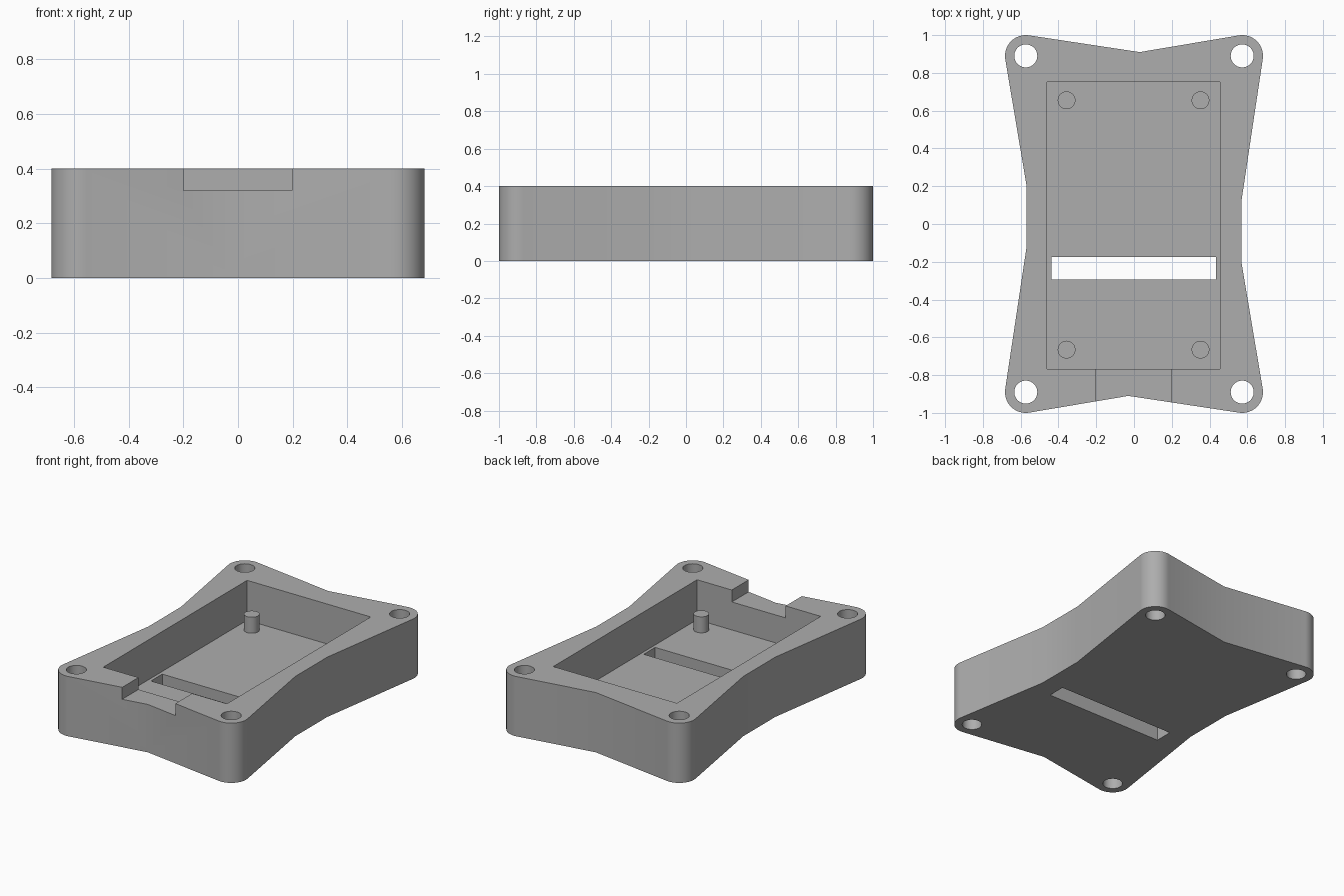
import bpy, bmesh, math
from mathutils import Vector

if "Cube" in bpy.data.objects:
    bpy.data.objects.remove(bpy.data.objects["Cube"], do_unlink=True)

HEIGHT, FLOOR, POST_TOP = 0.4, 0.133, 0.24
CORNER_X, CORNER_Y, CORNER_R, HOLE_R = 0.573, 0.89, 0.11, 0.061

grey = bpy.data.materials.new("plain grey")
grey.use_nodes = True
colour = (0.42, 0.42, 0.42, 1)
grey.diffuse_color = colour
grey.node_tree.nodes["Principled BSDF"].inputs["Base Color"].default_value = colour


def prism(name, outline, z0, z1):
    """Extrude a counter-clockwise outline from z0 to z1."""
    bm = bmesh.new()
    face = bm.faces.new([bm.verts.new((x, y, z0)) for x, y in outline])
    top = bmesh.ops.extrude_face_region(bm, geom=[face])["geom"]
    bmesh.ops.translate(bm, vec=(0, 0, z1 - z0),
                        verts=[v for v in top if isinstance(v, bmesh.types.BMVert)])
    bmesh.ops.recalc_face_normals(bm, faces=bm.faces)
    mesh = bpy.data.meshes.new(name)
    bm.to_mesh(mesh)
    bm.free()
    obj = bpy.data.objects.new(name, mesh)
    bpy.context.collection.objects.link(obj)
    mesh.materials.append(grey)
    return obj


def rect(x0, x1, y0, y1):
    return [(x0, y0), (x1, y0), (x1, y1), (x0, y1)]


def circle(x, y, r, n=40):
    return [(x + r * math.cos(math.tau * i / n), y + r * math.sin(math.tau * i / n))
            for i in range(n)]


def rounded_corner(centre, before, after, n=16):
    """Arc about centre that meets the straight edges from before and to after."""
    c = Vector(centre)

    def tangent(point, sign):
        d = Vector(point) - c
        return math.atan2(d.y, d.x) + sign * math.acos(CORNER_R / d.length)

    start, end = tangent(before, 1), tangent(after, -1)
    sweep = (end - start) % math.tau
    return [(c.x + CORNER_R * math.cos(start + sweep * i / n),
             c.y + CORNER_R * math.sin(start + sweep * i / n)) for i in range(n + 1)]


def smooth(obj):
    bpy.ops.object.select_all(action="DESELECT")
    obj.select_set(True)
    bpy.context.view_layer.objects.active = obj
    bpy.ops.object.shade_smooth_by_angle(angle=math.radians(20))


# Waisted outline: half of it, then the same half turned through 180 degrees
right_low, right_high = (0.57, -0.21), (0.57, 0.13)
back_dip, front_dip = (0.03, 0.91), (-0.03, -0.91)
left_high = (-0.57, 0.21)
half = [right_low, right_high]
half += rounded_corner((CORNER_X, CORNER_Y), right_high, back_dip)
half += [back_dip]
half += rounded_corner((-CORNER_X, CORNER_Y), back_dip, left_high)
body = prism("case_body", half + [(-x, -y) for x, y in half], 0, HEIGHT)

# Pocket, cable notch, floor slot and corner screw holes
cutters = [
    prism("pocket_cutter", rect(-0.46, 0.455, -0.767, 0.753), FLOOR, 0.6),
    prism("notch_cutter", rect(-0.2, 0.198, -1.1, -0.7), 0.32, 0.6),
    prism("slot_cutter", rect(-0.438, 0.435, -0.295, -0.175), -0.1, 0.3),
]
for sx in (-1, 1):
    for sy in (-1, 1):
        cutters.append(prism("screw_hole_cutter",
                             circle(sx * CORNER_X, sy * CORNER_Y, HOLE_R), -0.1, 0.6))

bpy.context.view_layer.objects.active = body
for cutter in cutters:
    mod = body.modifiers.new("cut", "BOOLEAN")
    mod.operation, mod.solver, mod.object = "DIFFERENCE", "EXACT", cutter
    bpy.ops.object.modifier_apply(modifier=mod.name)
for cutter in cutters:
    bpy.data.objects.remove(cutter, do_unlink=True)
smooth(body)

# Board support posts standing on the pocket floor
for side, x in (("right", -0.357), ("left", 0.352)):
    for end, y in (("front", -0.665), ("back", 0.655)):
        smooth(prism(f"support_post_{end}_{side}", circle(x, y, 0.047), FLOOR - 0.01, POST_TOP))
